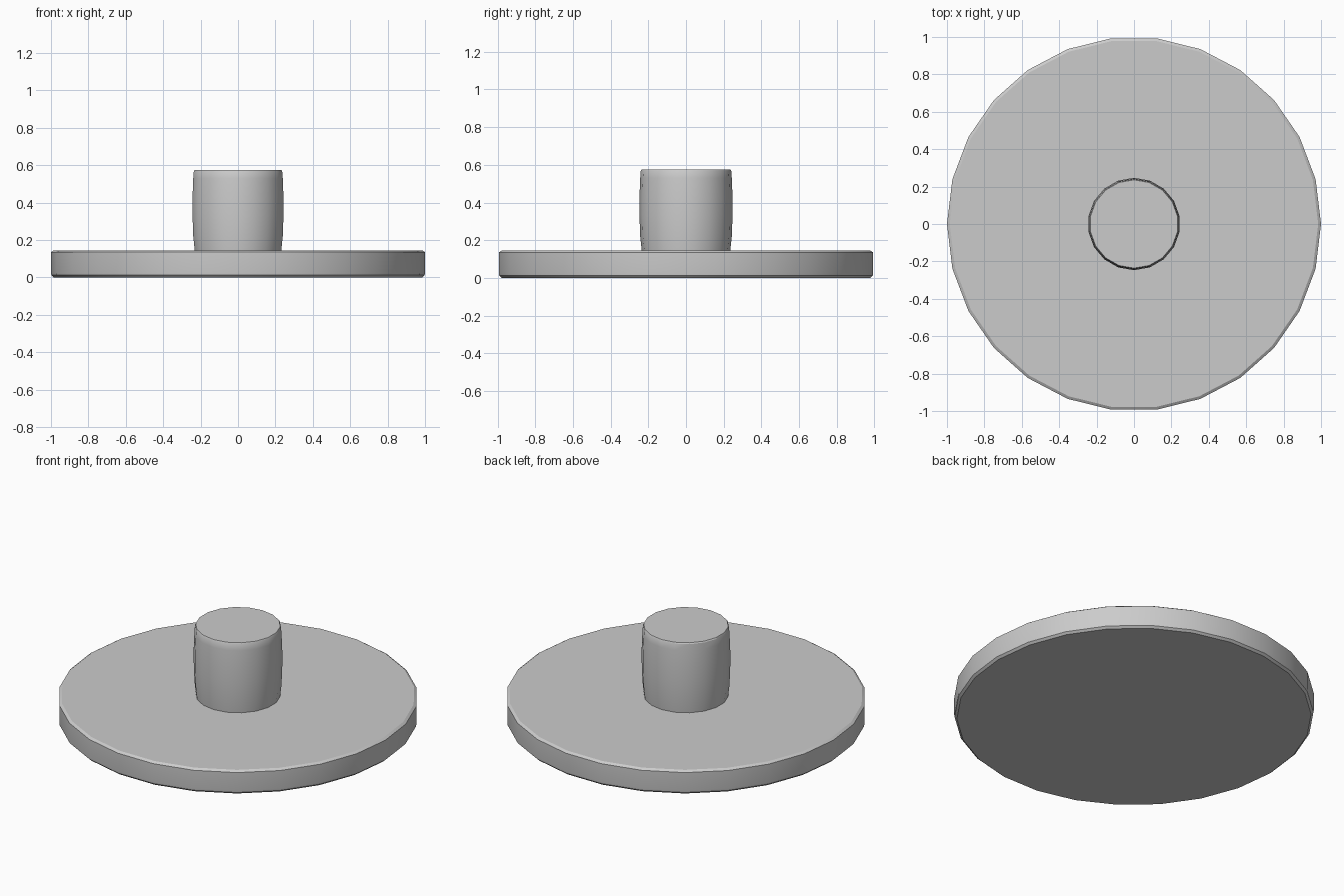
import bpy, bmesh, math

if "Cube" in bpy.data.objects:
    bpy.data.objects.remove(bpy.data.objects["Cube"])


def lathe(name, rings, start=0.0, close=False):
    """rings: (radius, z, sides) list; equal side counts are bridged, caps close the ends."""
    bm = bmesh.new()
    loops = []
    for r, z, n in rings:
        loops.append([bm.verts.new((r * math.cos(start + math.tau * i / n),
                                    r * math.sin(start + math.tau * i / n), z)) for i in range(n)])
    pairs = list(zip(loops, loops[1:]))
    if close:
        pairs.append((loops[-1], loops[0]))
    else:
        bm.faces.new(loops[0][::-1])
        bm.faces.new(loops[-1])
    for a, b in pairs:
        if len(a) == len(b):
            n = len(a)
            for i in range(n):
                bm.faces.new((a[i], a[(i + 1) % n], b[(i + 1) % n], b[i]))
        else:
            edges = [bm.edges.get((l[i], l[i - 1])) or bm.edges.new((l[i], l[i - 1]))
                     for l in (a, b) for i in range(len(l))]
            bmesh.ops.bridge_loops(bm, edges=edges)
    bmesh.ops.recalc_face_normals(bm, faces=bm.faces)
    me = bpy.data.meshes.new(name)
    bm.to_mesh(me)
    bm.free()
    ob = bpy.data.objects.new(name, me)
    bpy.context.collection.objects.link(ob)
    bpy.ops.object.select_all(action='DESELECT')
    ob.select_set(True)
    bpy.context.view_layer.objects.active = ob
    bpy.ops.object.shade_smooth_by_angle(angle=math.radians(30))
    return ob


# 26-sided base disc with small chamfers
lathe("base_disc", [(0.985, 0.0, 26), (0.998, 0.012, 26), (1.0, 0.025, 26),
                    (1.0, 0.135, 26), (0.985, 0.145, 26)])

# 18-sided, slightly barrelled hub with a round bore
N, M = 18, 36
lathe("hub_tube", [(0.235, 0.145, N), (0.243, 0.22, N), (0.247, 0.33, N),
                   (0.247, 0.43, N), (0.243, 0.53, N), (0.24, 0.568, N),
                   (0.236, 0.575, N), (0.158, 0.575, M), (0.158, 0.145, M)],
      start=math.pi / 2, close=True)
